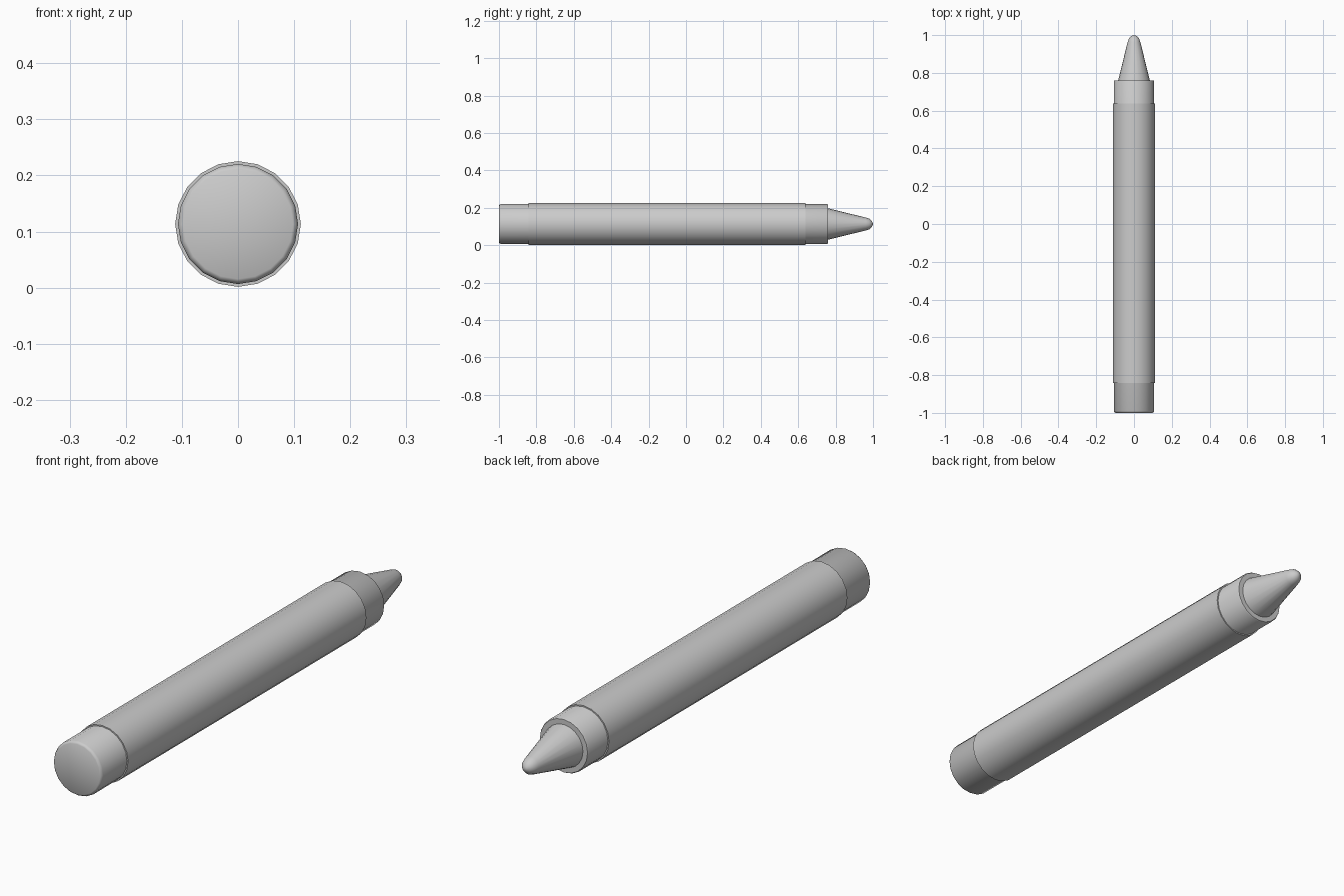
import bpy, bmesh, math

if "Cube" in bpy.data.objects:
    bpy.data.objects.remove(bpy.data.objects["Cube"])

SIDES = 20
AXIS_Z = 0.1135


def lathe(name, profile):
    """Revolve (y, radius) points around the long axis; radius 0 closes to a point."""
    bm = bmesh.new()
    rings = []
    for y, r in profile:
        if r == 0:
            rings.append([bm.verts.new((0, y, AXIS_Z))])
            continue
        ring = []
        for i in range(SIDES):
            a = 2 * math.pi * i / SIDES
            ring.append(bm.verts.new((r * math.cos(a), y, AXIS_Z + r * math.sin(a))))
        rings.append(ring)
    for a, b in zip(rings, rings[1:]):
        for i in range(SIDES):
            j = (i + 1) % SIDES
            quad = [a[i % len(a)], a[j % len(a)], b[j % len(b)], b[i % len(b)]]
            bm.faces.new(list(dict.fromkeys(quad)))
    bmesh.ops.recalc_face_normals(bm, faces=bm.faces)
    mesh = bpy.data.meshes.new(name)
    bm.to_mesh(mesh)
    bm.free()
    obj = bpy.data.objects.new(name, mesh)
    bpy.context.collection.objects.link(obj)
    bpy.ops.object.select_all(action='DESELECT')
    obj.select_set(True)
    bpy.context.view_layer.objects.active = obj
    bpy.ops.object.shade_smooth_by_angle(angle=math.radians(40))
    return obj


# Wax stick: rounded butt, straight body, shoulder and rounded cone tip
lathe("wax_stick", [
    (-1.0, 0), (-1.0, 0.098), (-0.997, 0.103), (-0.99, 0.107),
    (0.755, 0.107), (0.76, 0.104), (0.76, 0.084),
    (0.962, 0.034), (0.98, 0.028), (0.992, 0.018), (0.998, 0.008), (1.0, 0),
])

# Paper wrapper: thin sleeve closed against the wax at both ends
lathe("paper_wrapper", [
    (-0.843, 0.106), (-0.843, 0.112), (0.638, 0.112), (0.638, 0.106),
])
